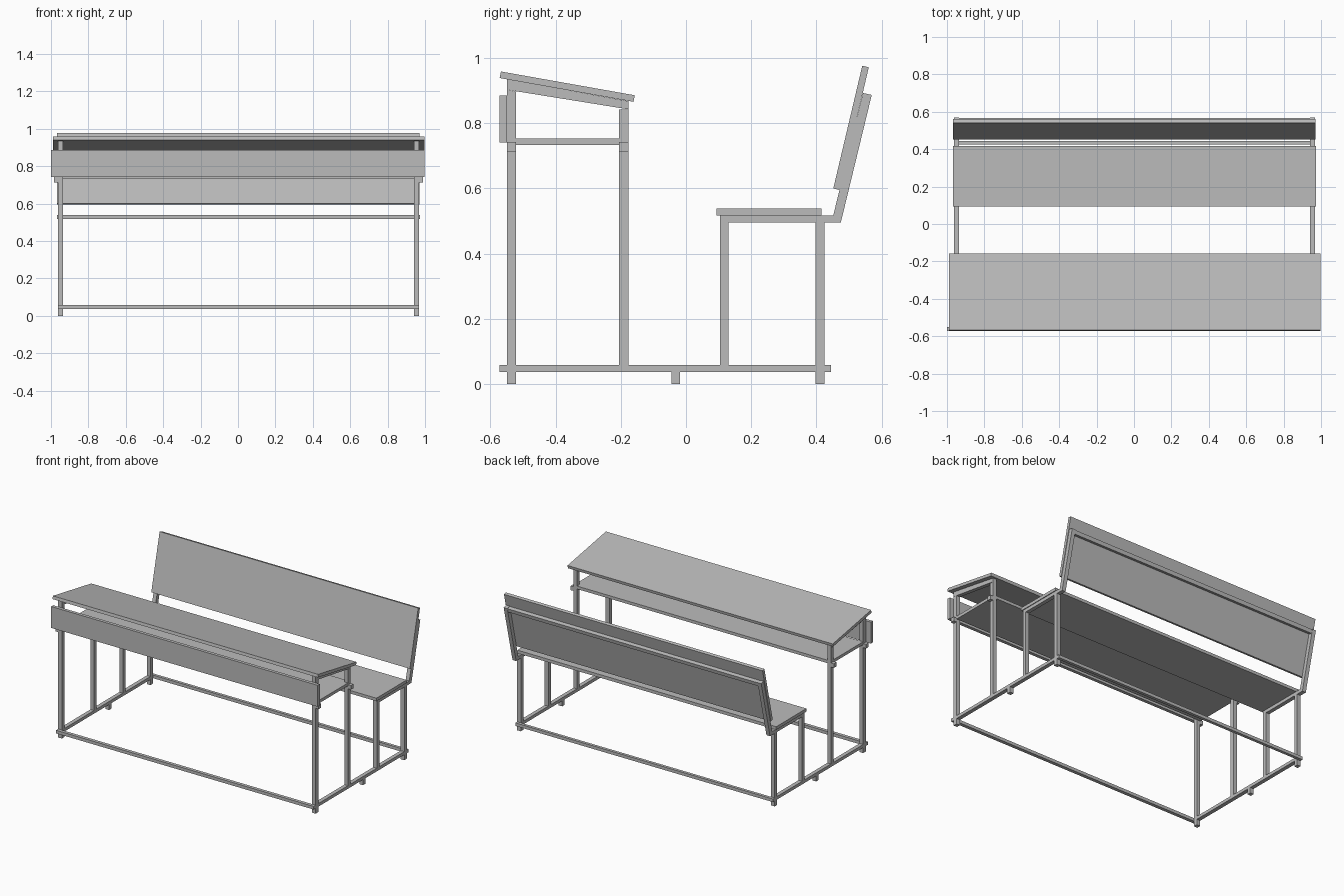
import bpy
import bmesh

cube = bpy.data.objects.get("Cube")
if cube:
    bpy.data.objects.remove(cube, do_unlink=True)

grey = bpy.data.materials.new("plain_grey")
grey.use_nodes = True
grey.diffuse_color = (0.5, 0.5, 0.5, 1)
grey.node_tree.nodes["Principled BSDF"].inputs["Base Color"].default_value = (0.5, 0.5, 0.5, 1)

CENTRE = 0.0025          # middle of the frame across x
OUTER, INNER = 0.965, 0.938


def prism(name, profile, x0, x1):
    """Extrude a side profile of (y, z) points from x0 to x1."""
    bm = bmesh.new()
    face = bm.faces.new([bm.verts.new((x0, y, z)) for y, z in profile])
    ext = bmesh.ops.extrude_face_region(bm, geom=[face])
    moved = [v for v in ext["geom"] if isinstance(v, bmesh.types.BMVert)]
    bmesh.ops.translate(bm, verts=moved, vec=(x1 - x0, 0, 0))
    bmesh.ops.recalc_face_normals(bm, faces=bm.faces)
    mesh = bpy.data.meshes.new(name)
    bm.to_mesh(mesh)
    bm.free()
    mesh.materials.append(grey)
    obj = bpy.data.objects.new(name, mesh)
    bpy.context.scene.collection.objects.link(obj)


def rect(y0, y1, z0, z1):
    return [(y0, z0), (y1, z0), (y1, z1), (y0, z1)]


def both_sides(name, profile, inner=INNER, outer=OUTER):
    for side, s in (("left", 1), ("right", -1)):
        prism(side + "_" + name, profile, CENTRE + s * inner, CENTRE + s * outer)


def across(name, profile, half=OUTER):
    prism(name, profile, CENTRE - half, CENTRE + half)


# Base frame: side rails, long rails and the middle feet
both_sides("base_rail", rect(-0.55, 0.425, 0.037, 0.058))
across("front_base_rail", rect(-0.573, -0.55, 0.037, 0.058))
across("rear_base_rail", rect(0.425, 0.445, 0.037, 0.058))
both_sides("middle_foot", rect(-0.044, -0.018, 0, 0.037))

# Desk legs and the sloping rails under the top
both_sides("desk_front_leg", [(-0.55, 0), (-0.522, 0), (-0.522, 0.898), (-0.55, 0.903)])
both_sides("desk_rear_leg", rect(-0.205, -0.177, 0.058, 0.843))
both_sides("desk_top_rail", [(-0.55, 0.903), (-0.177, 0.843), (-0.177, 0.868), (-0.55, 0.936)])

# Desk top, shelf and front panel
prism("desk_top", [(-0.572, 0.939), (-0.161, 0.866), (-0.157, 0.886), (-0.568, 0.959)], -0.99, 0.998)
across("book_shelf", rect(-0.522, -0.177, 0.734, 0.754), INNER)
both_sides("shelf_rail", rect(-0.522, -0.205, 0.734, 0.754))
prism("front_panel", rect(-0.572, -0.55, 0.741, 0.886), -1.0, 0.998)

# Small hooks on the outside of the desk legs
both_sides("front_hook", rect(-0.55, -0.522, 0.714, 0.742), OUTER, 0.987)
both_sides("rear_hook", rect(-0.205, -0.177, 0.714, 0.742), OUTER, 0.987)

# Bench legs, seat rails and leaning back posts
both_sides("seat_front_leg", rect(0.104, 0.131, 0.058, 0.495))
both_sides("seat_rear_leg", rect(0.398, 0.425, 0, 0.495))
both_sides("seat_rail", [(0.104, 0.495), (0.475, 0.495), (0.48, 0.517), (0.104, 0.517)])
both_sides("back_post", [(0.449, 0.505), (0.475, 0.495), (0.57, 0.887), (0.543, 0.893)])

# Seat board, backrest board and the rail behind it
across("seat_board", rect(0.093, 0.416, 0.517, 0.538), 0.97)
across("backrest_board", [(0.452, 0.6), (0.472, 0.595), (0.561, 0.972), (0.541, 0.977)], 0.969)
across("backrest_rail", [(0.537, 0.866), (0.562, 0.86), (0.568, 0.885), (0.543, 0.891)], INNER)
